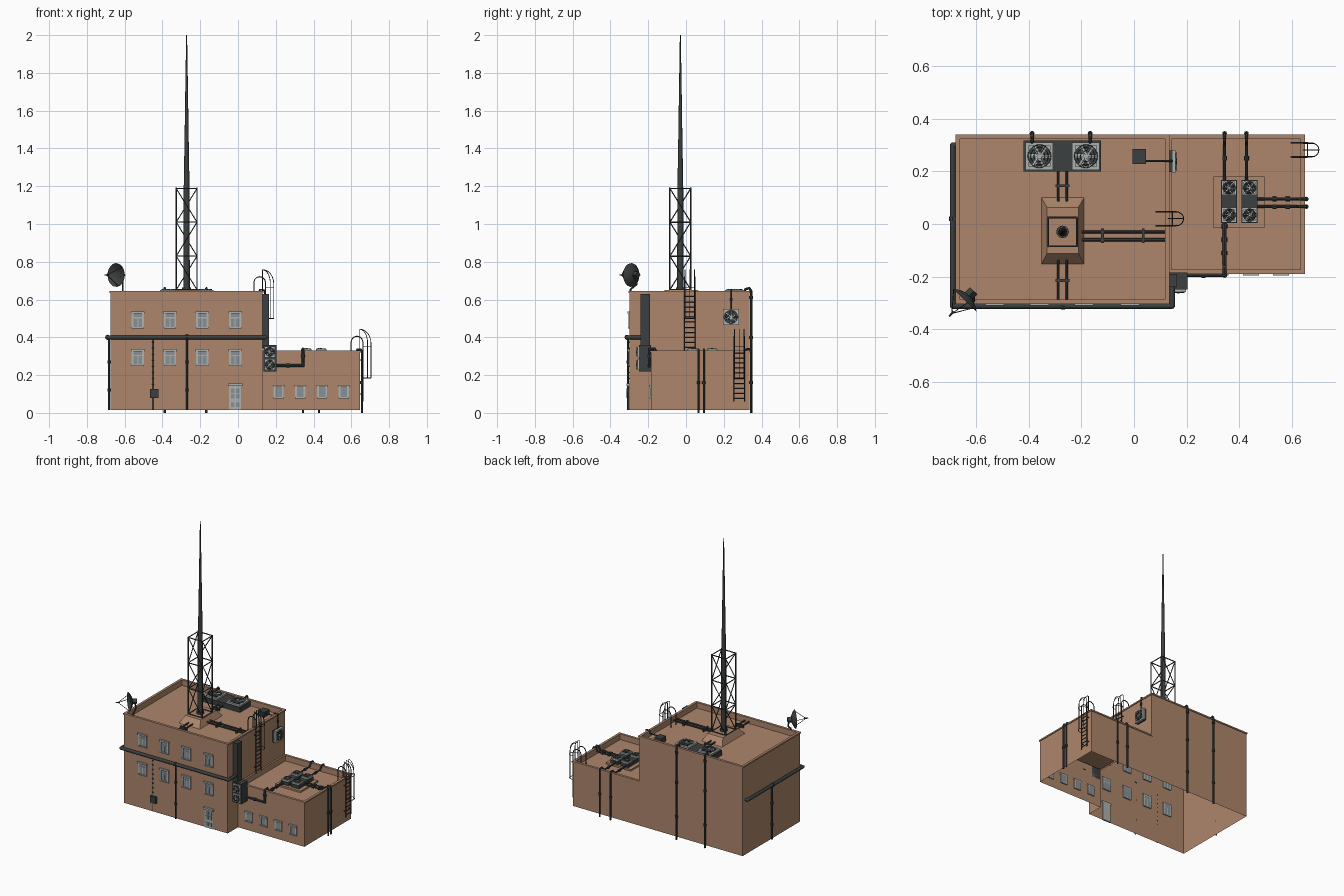
import bpy, bmesh, math
from mathutils import Vector, Matrix

if "Cube" in bpy.data.objects:
    bpy.data.objects.remove(bpy.data.objects["Cube"])

def material(name, c):
    m = bpy.data.materials.new(name)
    m.diffuse_color = (*c, 1)
    m.use_nodes = True
    m.node_tree.nodes["Principled BSDF"].inputs["Base Color"].default_value = m.diffuse_color
    return m

BROWN = material("brown_wall", (0.42, 0.24, 0.15))
DARK = material("dark_metal", (0.045, 0.05, 0.05))
LIGHT = material("pale_grey", (0.42, 0.45, 0.43))
GLASS = material("pane_grey", (0.25, 0.28, 0.30))

def finish(name, bm, mat, smooth=False):
    me = bpy.data.meshes.new(name)
    bm.to_mesh(me)
    bm.free()
    ob = bpy.data.objects.new(name, me)
    bpy.context.collection.objects.link(ob)
    me.materials.append(mat)
    if smooth:
        bpy.ops.object.select_all(action='DESELECT')
        ob.select_set(True)
        bpy.context.view_layer.objects.active = ob
        bpy.ops.object.shade_smooth_by_angle(angle=math.radians(40))
    return ob

def box(bm, x0, x1, y0, y1, z0, z1, M=Matrix()):
    T = Matrix.Translation(((x0+x1)/2, (y0+y1)/2, (z0+z1)/2))
    bmesh.ops.create_cube(bm, size=1, matrix=M @ T @ Matrix.Diagonal((x1-x0, y1-y0, z1-z0, 1)))

def tube(bm, p, q, r, r2=None, n=8, M=Matrix()):
    p, q = Vector(p), Vector(q)
    d = q - p
    R = Vector((0, 0, 1)).rotation_difference(d).to_matrix().to_4x4()
    bmesh.ops.create_cone(bm, cap_ends=True, segments=n, radius1=r, radius2=r if r2 is None else r2,
                          depth=d.length, matrix=M @ Matrix.Translation((p+q)/2) @ R)

def run(bm, pts, r, n=8):
    """Pipe along a path, with round elbows."""
    for p, q in zip(pts, pts[1:]):
        tube(bm, p, q, r, n=n)
    for p in pts[1:-1]:
        bmesh.ops.create_uvsphere(bm, u_segments=n, v_segments=6, radius=r, matrix=Matrix.Translation(p))

def collar(bm, p, axis, r, h=0.008):
    p, a = Vector(p), Vector(axis) * h
    tube(bm, p - a, p + a, r)

# Open-bottomed building blocks with coping, parapet and sunken roof
def block(name, x0, x1, y0, y1, top, walls):
    bm = bmesh.new()
    def ring(o, z):
        return [bm.verts.new(v) for v in ((x0+o, y0+o, z), (x1-o, y0+o, z), (x1-o, y1-o, z), (x0+o, y1-o, z))]
    rings = [ring(o, z) for o, z in ((0, top-.01), (-.005, top-.01), (-.005, top), (.012, top), (.012, top-.04))]
    for a, b in zip(rings, rings[1:]):
        for i in range(4):
            j = (i+1) % 4
            bm.faces.new((a[i], a[j], b[j], b[i]))
    bm.faces.new(rings[-1])
    for (ax, ay), (bx, by), z in walls:
        bm.faces.new([bm.verts.new(v) for v in ((ax, ay, z), (bx, by, z), (bx, by, top-.01), (ax, ay, top-.01))])
    finish(name, bm, BROWN)

X0, XM, X1, YF, YA, YB, Z0 = -0.675, 0.13, 0.645, -0.30, -0.185, 0.335, 0.015
block("main_building", X0, XM, YF, YB, 0.645,
      [((X0, YF), (XM, YF), Z0), ((XM, YF), (XM, YA), Z0), ((XM, YA), (XM, YB), .29),
       ((XM, YB), (X0, YB), Z0), ((X0, YB), (X0, YF), Z0)])
block("annex", XM, X1, YA, YB, 0.33,
      [((XM, YA), (X1, YA), Z0), ((X1, YA), (X1, YB), Z0), ((X1, YB), (XM, YB), Z0)])

# Windows and door
frames, panes = bmesh.new(), bmesh.new()
def window(x, y, z0, z1, w, main=True):
    h = w/2
    for s in (-1, 1):
        c = x + s*(h-.008)
        box(frames, c-.005, c+.005, y-.005, y+.008, z0, z1)
    box(frames, x-h+.003, x+h-.003, y-.008, y+.008, z0, z0+.008)
    box(frames, x-h, x+h, y-.011, y+.008, z1-.011, z1)
    box(panes, x-h+.008, x+h-.008, y-.002, y+.008, z0, z1-.005)
    if main:
        box(frames, x-.003, x+.003, y-.004, y+.008, z0, z0+(z1-z0)*.62)
        box(frames, x-h+.008, x+h-.008, y-.004, y+.008, z0+(z1-z0)*.6, z0+(z1-z0)*.66)
for x in (-.53, -.36, -.19, -.015):
    for z in (.247, .447):
        window(x, YF, z, z+.09, .072)
for x in (.215, .33, .445, .56):
    window(x, YA, .075, .147, .06, False)
box(frames, -.047, .017, YF-.004, YF+.008, Z0, .145)
box(frames, -.053, .023, YF-.014, YF+.008, .143, .156)
for z in (.03, .075, .105):
    for x in (-.038, -.011):
        box(panes, x, x+.02, YF-.006, YF, z, z+.025)
finish("window_frames_and_door", frames, LIGHT)
finish("window_panes", panes, GLASS)

# Ventilation units: dark housings and fans
housing, fans, hubs = bmesh.new(), bmesh.new(), bmesh.new()
def fan(p, s, M=Matrix()):
    """Square frame, grille rings and blades, facing local +z."""
    M = Matrix.Translation(p) @ M
    h = s/2
    for k in range(4):
        box(fans, -h, h, h-.12*s, h, -.005, .006, M @ Matrix.Rotation(k*math.pi/2, 4, 'Z'))
    box(fans, -h, h, -h, h, -.006, 0, M)
    tube(hubs, (0, 0, 0), (0, 0, .003), .42*s, n=20, M=M)
    for k in range(6):
        R = M @ Matrix.Rotation(k*math.pi/3, 4, 'Z')
        box(fans, .05*s, .38*s, -.06*s, .06*s, .004, .006, R @ Matrix.Rotation(.25, 4, 'X'))
        tube(hubs, (0, 0, .011), (.42*s, 0, .007), .0012, n=5, M=R)
    for rr in (.2, .32, .42):
        for k in range(20):
            a, b = k*math.tau/20, (k+1)*math.tau/20
            tube(hubs, (rr*s*math.cos(a), rr*s*math.sin(a), .009),
                 (rr*s*math.cos(b), rr*s*math.sin(b), .009), .0014, n=4, M=M)
    tube(fans, (0, 0, 0), (0, 0, .012), .09*s, n=12, M=M)
box(housing, -.42, -.125, .20, .317, .605, .64)
for x in (-.36, -.183):
    fan((x, .258, .645), .105)
for x in (.362, .44):
    box(housing, x-.031, x+.031, .004, .168, .30, .326)
    for y in (.034, .138):
        fan((x, y, .331), .056)
FRONT, RIGHT = Matrix.Rotation(math.pi/2, 4, 'X'), Matrix.Rotation(math.pi/2, 4, 'Y')
box(housing, .134, .203, -.25, YA, .22, .36)
for z in (.255, .323):
    fan((.168, -.252, z), .058, FRONT)
box(housing, .13, .163, -.24, -.19, .34, .63)
box(housing, .131, .148, .197, .279, .467, .548)
fan((.152, .238, .508), .084, RIGHT)
box(housing, -.005, .045, .228, .286, .605, .64)
box(housing, -.465, -.42, YF-.014, YF, .08, .126)
finish("vent_housings", housing, DARK)
finish("fan_frames", fans, LIGHT)
finish("fan_grilles", hubs, DARK)

# Low curb around the annex units
curb = bmesh.new()
box(curb, .303, .496, -.015, .18, .285, .302)
finish("annex_curb", curb, BROWN)

# Pipes
pb = bmesh.new()
run(pb, [(X0, .30, .40), (-.69, .30, .40), (-.69, -.312, .40), (.145, -.312, .40), (.145, -.235, .40)], .011, 10)
collar(pb, (-.27, -.312, .40), (1, 0, 0), .014)
collar(pb, (-.69, .02, .40), (0, 1, 0), .014)
run(pb, [(-.27, -.307, .40), (-.27, -.307, .015)], .005)
run(pb, [(-.683, .02, .40), (-.683, .02, .015)], .006)
for z in (.12, .27):
    collar(pb, (-.27, -.307, z), (0, 0, 1), .008)
    collar(pb, (-.683, .02, z), (0, 0, 1), .009)
run(pb, [(-.45, YF-.003, .40), (-.45, YF-.003, .015)], .002, 6)
for k in range(8):
    collar(pb, (-.45, YF-.003, .15+k*.032), (0, 0, 1), .005, .003)
for x in (-.388, -.167):  # main back pipes
    run(pb, [(x, .30, .625), (x, .315, .655), (x, .335, .66), (x, .345, .645), (x, .345, 0)], .0065)
    for z in (.16, .40, .61):
        collar(pb, (x, .345, z), (0, 0, 1), .0095)
for x in (.345, .428):  # annex back pipes
    run(pb, [(x, .16, .312), (x, .30, .312), (x, .32, .338), (x, .338, .338), (x, .345, .325), (x, .345, 0)], .0055)
    collar(pb, (x, .25, .312), (0, 1, 0), .009)
    collar(pb, (x, .345, .16), (0, 0, 1), .009)
for y in (.066, .095):  # annex side pipes
    run(pb, [(.46, y, .312), (.62, y, .312), (.632, y, .336), (.65, y, .336), (.656, y, .325), (.656, y, 0)], .0055)
    for x in (.535, .585):
        collar(pb, (x, y, .312), (1, 0, 0), .009)
    collar(pb, (.656, y, .16), (0, 0, 1), .009)
run(pb, [(.20, -.194, .25), (.345, -.194, .25), (.345, -.194, .338), (.345, -.165, .338),
         (.345, -.155, .312), (.345, .01, .312)], .0075)
collar(pb, (.265, -.194, .25), (1, 0, 0), .011)
collar(pb, (.345, -.194, .30), (0, 0, 1), .011)
for y in (-.06, -.11, -.01):
    collar(pb, (.345, y, .312), (0, 1, 0), .011)
for x in (-.288, -.256):  # roof pipes to the pedestal
    run(pb, [(x, .21, .618), (x, .07, .618)], .005)
    run(pb, [(x, -.13, .618), (x, YF+.012, .618)], .005)
for y in (-.03, -.06):
    run(pb, [(-.21, y, .618), (.118, y, .618)], .006)
for y in (.145, -.215):
    box(pb, -.298, -.246, y-.005, y+.005, .605, .625)
for x in (-.12, .035):
    box(pb, x-.005, x+.005, -.072, -.018, .605, .626)
run(pb, [(.04, .24, .63), (.11, .24, .63), (.115, .24, .652), (.142, .24, .65), (.142, .24, .54)], .004)
collar(pb, (.142, .24, .60), (0, 0, 1), .007)
finish("pipes", pb, DARK, True)

# Caged ladders
def ladder(name, w, c, top, bottom):
    bm = bmesh.new()
    x = w + .016
    for s in (-.027, .027):
        arc = [(w-.015+.031*math.cos(a), c+s, top+.045+.031*math.sin(a)) for a in (i*math.pi/6 for i in range(7))]
        run(bm, [(x, c+s, bottom)] + arc + [(w-.046, c+s, top-.04)], .003, 6)
        for z in (bottom+.04, top-.05):
            tube(bm, (w, c+s, z), (x, c+s, z), .003, n=6)
    n = int((top-bottom)/.027)
    for k in range(n):
        z = bottom + .015 + k*.027
        tube(bm, (x, c-.027, z), (x, c+.027, z), .0025, n=6)
    hoop = [(x, c-.027)] + [(w+.03+.029*math.sin(a), c-.027*math.cos(a))
                            for a in (i*math.pi/8 for i in range(9))] + [(x, c+.027)]
    for z in (top-.145, top+.02):
        run(bm, [(hx, hy, z) for hx, hy in hoop], .002, 5)
    for hx, hy in hoop[2:-2:3] + [hoop[5]]:  # cage bars bending over the top
        arch = [(w+(hx-w)*math.cos(a), c+(hy-c), top+.04+.073*math.sin(a)) for a in (i*math.pi/12 for i in range(7))]
        run(bm, [(hx, hy, top-.145)] + arch + [(w, hy, top)], .002, 5)
    finish(name, bm, DARK, True)
ladder("main_ladder", XM, .02, .645, .33)
ladder("annex_ladder", X1, .282, .33, .06)

# Mast pedestal
bm = bmesh.new()
lo = [bm.verts.new(v) for v in ((-.352, -.152, .605), (-.19, -.152, .605), (-.19, .10, .605), (-.352, .10, .605))]
hi = [bm.verts.new(v) for v in ((-.331, -.112, .65), (-.212, -.112, .65), (-.212, .063, .65), (-.331, .063, .65))]
for i in range(4):
    bm.faces.new((lo[i], lo[(i+1) % 4], hi[(i+1) % 4], hi[i]))
bm.faces.new(hi)
finish("mast_pedestal", bm, BROWN)

# Lattice tower and tapered mast
bm = bmesh.new()
CX, CY, H = -.272, -.03, .055
corner = [(CX-H, CY-H), (CX+H, CY-H), (CX+H, CY+H), (CX-H, CY+H)]
levels = (.652, .83, 1.01, 1.188)
for i in range(4):
    a, b = corner[i], corner[(i+1) % 4]
    tube(bm, (*a, .645), (*a, 1.192), .004, n=6)
    for z in levels:
        tube(bm, (*a, z), (*b, z), .0035, n=6)
    for k in range(3):
        p, q = (a, b) if k % 2 else (b, a)
        tube(bm, (*p, levels[k]), (*q, levels[k+1]), .003, n=6)
finish("lattice_tower", bm, DARK)
bm = bmesh.new()
stages = [(.65, .017), (1.19, .0155), (1.45, .011), (1.72, .007), (2.0, .0025)]
for (za, ra), (zb, rb) in zip(stages, stages[1:]):
    tube(bm, (CX, CY, za), (CX, CY, zb), ra, rb, n=12)
tube(bm, (CX, CY, .65), (CX, CY, .665), .024, n=12)
finish("mast", bm, DARK, True)

# Satellite dish facing the front left corner
bm = bmesh.new()
D = Matrix.Translation((-.645, -.29, .73)) @ Vector((0, 0, 1)).rotation_difference(Vector((-.69, -.72, 0))).to_matrix().to_4x4()
prof = [bm.verts.new(D @ Vector((r, 0, -.026*(1-(r/.063)**2)))) for r in (0, .016, .032, .048, .063)]
edges = [bm.edges.new(e) for e in zip(prof, prof[1:])]
bmesh.ops.spin(bm, geom=prof+edges, cent=D.translation, axis=D.to_3x3() @ Vector((0, 0, 1)), angle=math.tau, steps=20)
bmesh.ops.remove_doubles(bm, verts=bm.verts, dist=1e-5)
for k in range(3):
    a = k*math.tau/3
    tube(bm, (.06*math.cos(a), .06*math.sin(a), 0), (0, 0, .07), .0018, n=5, M=D)
tube(bm, (0, 0, .06), (0, 0, .085), .005, .003, M=D)
box(bm, -.014, .014, -.014, .014, -.05, -.024, D)
run(bm, [(-.617, -.262, .725), (-.61, -.262, .68), (-.61, -.293, .655), (-.61, -.293, .64)], .005)
finish("satellite_dish", bm, DARK, True)
